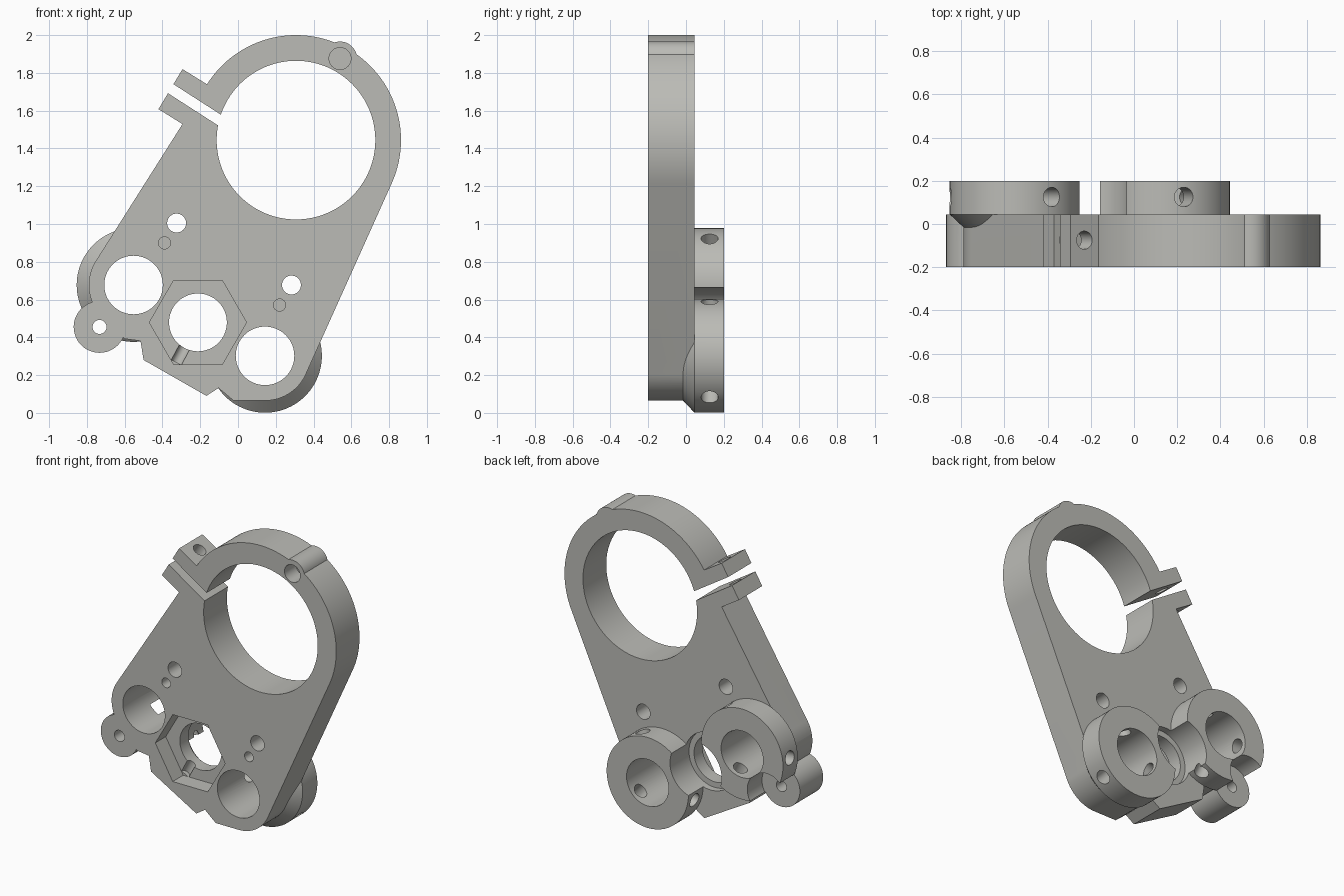
import bpy, bmesh, math
from mathutils import Vector

if "Cube" in bpy.data.objects:
    bpy.data.objects.remove(bpy.data.objects["Cube"])

grey = bpy.data.materials.new("warm grey")
grey.diffuse_color = (0.50, 0.50, 0.47, 1)
grey.use_nodes = True
grey.node_tree.nodes["Principled BSDF"].inputs["Base Color"].default_value = grey.diffuse_color


def finish(bm, name):
    bmesh.ops.recalc_face_normals(bm, faces=bm.faces)
    me = bpy.data.meshes.new(name)
    bm.to_mesh(me)
    bm.free()
    me.materials.append(grey)
    ob = bpy.data.objects.new(name, me)
    bpy.context.collection.objects.link(ob)
    return ob


def prism(name, pts, y0, y1):
    """Extrude an x/z outline from y0 to y1."""
    bm = bmesh.new()
    face = bm.faces.new([bm.verts.new((x, y0, z)) for x, z in pts])
    ext = bmesh.ops.extrude_face_region(bm, geom=[face])
    vs = [g for g in ext["geom"] if isinstance(g, bmesh.types.BMVert)]
    bmesh.ops.translate(bm, verts=vs, vec=(0, y1 - y0, 0))
    return finish(bm, name)


def rod(name, a, b, r, r2=None, n=48):
    """Cylinder or cone from point a to point b."""
    a, b = Vector(a), Vector(b)
    d = b - a
    bm = bmesh.new()
    bmesh.ops.create_cone(bm, cap_ends=True, segments=n, radius1=r,
                          radius2=r if r2 is None else r2, depth=d.length)
    bm.transform(d.to_track_quat('Z', 'Y').to_matrix().to_4x4())
    bmesh.ops.translate(bm, verts=bm.verts, vec=(a + b) / 2)
    return finish(bm, name)


def bore(name, c, y0, y1, r, n=48):
    return rod(name, (c[0], y0, c[1]), (c[0], y1, c[1]), r, n=n)


def arc(c, r, a0, a1, n):
    return [(c[0] + r * math.cos(math.radians(a0 + (a1 - a0) * i / n)),
             c[1] + r * math.sin(math.radians(a0 + (a1 - a0) * i / n)))
            for i in range(n + 1)]


def combine(tool, op):
    m = body.modifiers.new(op, 'BOOLEAN')
    m.operation, m.solver, m.object = op, 'EXACT', tool
    bpy.context.view_layer.objects.active = body
    bpy.ops.object.modifier_apply(modifier=m.name)
    bpy.data.objects.remove(tool)


def add(tool):
    combine(tool, 'UNION')


def cut(tool):
    combine(tool, 'DIFFERENCE')


FRONT, BACK, END = -0.2, 0.045, 0.2
RING, LEFT, RIGHT = (0.307, 1.444), (-0.553, 0.677), (0.143, 0.302)
HEX, LUG, PIN = (-0.212, 0.479), (-0.733, 0.455), (0.54, 1.876)

# Main plate with clamp ring and ears
outline = (arc(RING, 0.556, -24.2, 147.9, 72)
           + [(-0.294, 1.82), (-0.421, 1.608), (-0.294, 1.529)]
           + arc(LEFT, 0.237, 148.2, 203, 16)
           + [(-0.70, 0.47), (-0.60, 0.392), (-0.516, 0.381), (-0.5, 0.28),
              (-0.167, 0.09), (-0.103, 0.132), (-0.024, 0.065)]
           + arc(RIGHT, 0.237, -90, -24.2, 20))
body = prism("clamp_bracket", outline, FRONT, BACK)

# Pin bump on the ring and side lug
add(bore("pin_bump", PIN, FRONT, BACK, 0.09))
add(bore("side_lug", LUG, FRONT, BACK, 0.137))

# Rear tube sockets with a tapered foot
for c in (LEFT, RIGHT):
    bm = bmesh.new()
    rings = []
    for y, r in ((-0.02, 0.232), (BACK, 0.301), (END, 0.301)):
        rings.append([bm.verts.new((x, y, z)) for x, z in arc(c, r, 0, 356.25, 95)])
    for lo, hi in zip(rings, rings[1:]):
        for i in range(96):
            j = (i + 1) % 96
            bm.faces.new((lo[i], lo[j], hi[j], hi[i]))
    bm.faces.new(rings[0])
    bm.faces.new(rings[-1])
    add(finish(bm, "tube_socket"))

# Large bore, clamp slit and tube bores
cut(bore("ring_bore", RING, -0.4, 0.4, 0.42, 128))
d = Vector((0.843, -0.538))
n = Vector((0.538, 0.843))
p, q = Vector((-0.357, 1.717)) - d * 0.08, Vector((-0.098, 1.55)) + d * 0.08
w = n * 0.028
cut(prism("clamp_slit", [p - w, q - w, q + w, p + w], -0.4, 0.4))
for c in (LEFT, RIGHT):
    cut(bore("tube_bore", c, -0.4, 0.4, 0.155, 64))

# Nut pocket, its through hole, rear clearance and floor groove
cut(prism("nut_pocket", arc(HEX, 0.257, 0, 300, 5), -0.4, -0.09))
cut(bore("nut_hole", HEX, -0.4, 0.4, 0.153, 64))
cut(bore("nut_rear_clearance", HEX, 0.0, 0.4, 0.19, 64))
cut(rod("floor_groove", (-0.25, -0.09, 0.41), (-0.326, -0.09, 0.268), 0.03))

# Lug hole and the clearance behind it
cut(bore("lug_hole", LUG, -0.4, 0.4, 0.037))
cut(bore("lug_clearance", LUG, BACK, 0.4, 0.142))

# Through holes and blind holes in the plate
for c in ((-0.325, 1.005), (0.283, 0.677)):
    cut(bore("through_hole", c, -0.4, 0.4, 0.05))
for c, r in (((-0.389, 0.9), 0.032), ((0.22, 0.571), 0.032), (PIN, 0.058)):
    cut(bore("blind_hole", c, -0.4, -0.08, r))

# Clamp screw hole through both ears
top = Vector((-0.23, 1.78)) + n * 0.1
low = Vector((-0.23, 1.78)) - n * 0.32
cut(rod("clamp_screw_hole", (top.x, -0.075, top.y), (low.x, -0.075, low.y), 0.042))

# Three radial set screw holes in each socket
for c, start in ((LEFT, 55), (RIGHT, 73)):
    for k in range(3):
        a = math.radians(start + 120 * k)
        u = Vector((math.cos(a), 0, math.sin(a)))
        o = Vector((c[0], 0.125, c[1]))
        cut(rod("set_screw_hole", o + u * 0.08, o + u * 0.36, 0.045))

# Smooth curved walls, keep crisp edges
bpy.ops.object.select_all(action='DESELECT')
body.select_set(True)
bpy.context.view_layer.objects.active = body
bpy.ops.object.shade_smooth_by_angle(angle=math.radians(25))
